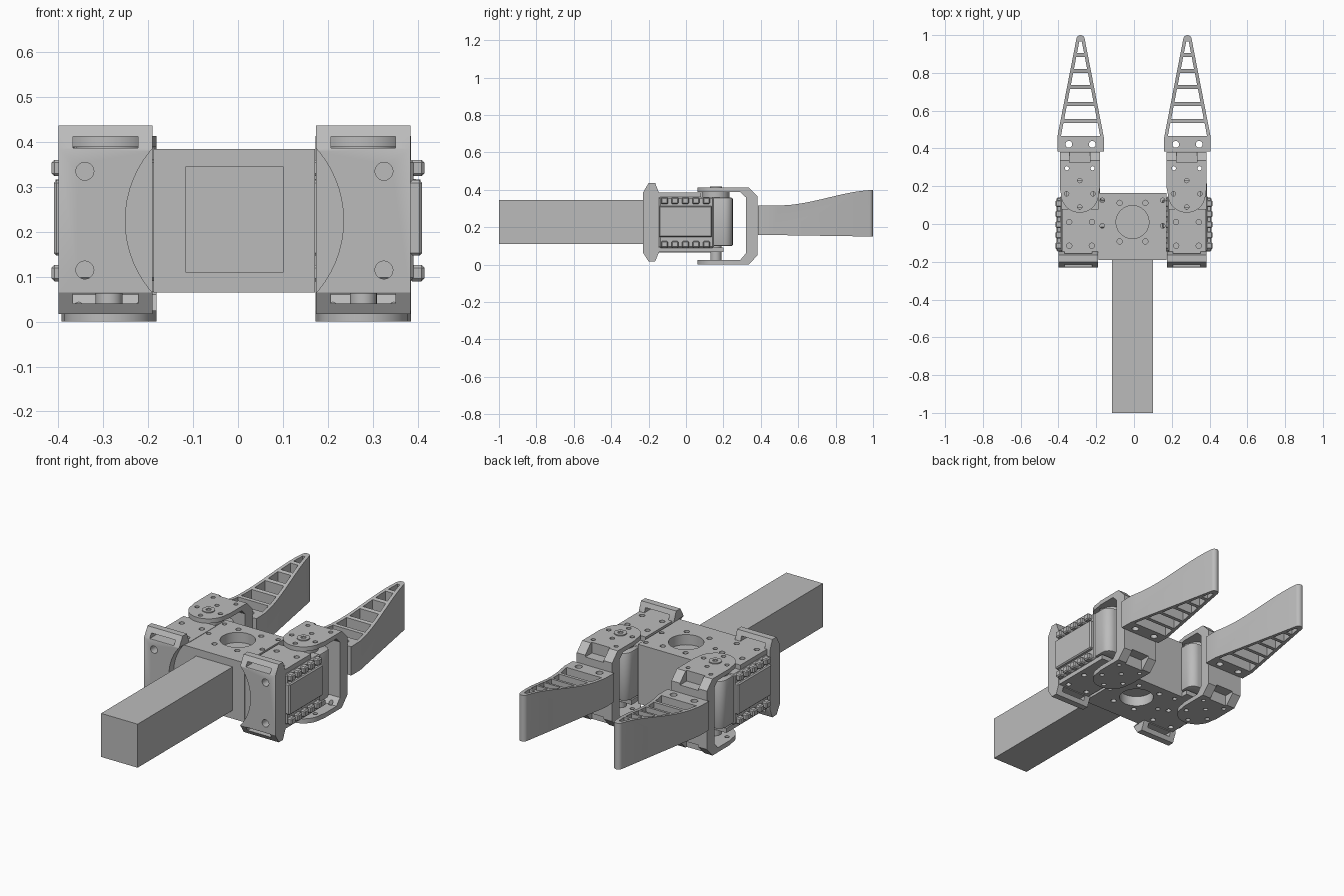
import bpy, bmesh, math
from mathutils import Vector

if "Cube" in bpy.data.objects:
    bpy.data.objects.remove(bpy.data.objects["Cube"], do_unlink=True)

grey = bpy.data.materials.new("machined grey")
grey.use_nodes = True
grey.diffuse_color = (0.5, 0.5, 0.5, 1)
grey.node_tree.nodes["Principled BSDF"].inputs["Base Color"].default_value = (0.5, 0.5, 0.5, 1)


def prism(name, pts, axis, lo, hi):
    """Extrude a 2D outline along an axis."""
    place = {"x": lambda a, b, c: (c, a, b),
             "y": lambda a, b, c: (a, c, b),
             "z": lambda a, b, c: (a, b, c)}[axis]
    bm = bmesh.new()
    base = bm.faces.new([bm.verts.new(place(a, b, lo)) for a, b in pts])
    new = bmesh.ops.extrude_face_region(bm, geom=[base])["geom"]
    verts = [v for v in new if isinstance(v, bmesh.types.BMVert)]
    bmesh.ops.translate(bm, verts=verts, vec=Vector(place(0, 0, hi - lo)))
    bmesh.ops.recalc_face_normals(bm, faces=bm.faces)
    mesh = bpy.data.meshes.new(name)
    bm.to_mesh(mesh)
    bm.free()
    mesh.materials.append(grey)
    ob = bpy.data.objects.new(name, mesh)
    bpy.context.collection.objects.link(ob)
    return ob


def box(name, x, y, z):
    return prism(name, [(x[0], y[0]), (x[1], y[0]), (x[1], y[1]), (x[0], y[1])], "z", *z)


def arc(a, b, r, start=0, end=360, n=32):
    full = end - start == 360
    angles = [math.radians(start + (end - start) * i / (n if full else n - 1)) for i in range(n)]
    return [(a + r * math.cos(t), b + r * math.sin(t)) for t in angles]


def rod(name, a, b, r, axis, lo, hi, n=32):
    return prism(name, arc(a, b, r, n=n), axis, lo, hi)


def combine(ob, tools, operation="DIFFERENCE"):
    """Apply booleans and discard the cutters."""
    for tool in tools:
        mod = ob.modifiers.new("cut", "BOOLEAN")
        mod.operation, mod.object, mod.solver = operation, tool, "EXACT"
        bpy.context.view_layer.objects.active = ob
        bpy.ops.object.modifier_apply(modifier=mod.name)
        bpy.data.objects.remove(tool, do_unlink=True)
    return ob


def bevel(ob, width, segments=1):
    mod = ob.modifiers.new("bevel", "BEVEL")
    mod.width, mod.segments = width, segments
    bpy.context.view_layer.objects.active = ob
    bpy.ops.object.modifier_apply(modifier=mod.name)


MID = -0.008

# Handle bar and central block with blind round pockets
box("handle_bar", (MID - 0.109, MID + 0.109), (-1, -0.18), (0.11, 0.345))
block = box("central_block", (MID - 0.18, MID + 0.18), (-0.19, 0.165), (0.065, 0.385))
pockets = []
for lo, hi in ((0.33, 0.4), (0.05, 0.12)):
    pockets.append(rod("pocket", MID, 0.01, 0.087, "z", lo, hi, 48))
    pockets += [rod("pocket", MID + i * 0.068, 0.01 + j * 0.102, 0.014, "z", lo, hi, 16)
                for i in (-1, 1) for j in (-1, 1)]
    pockets += [rod("pocket", MID + i * 0.16, y, 0.012, "z", lo, hi, 16)
                for i in (-1, 1) for y in (-0.01, 0.125)]
combine(block, pockets)

# Front plate profile in y and z
plate_profile = [(-0.23, 0.065), (-0.2, 0.017), (-0.165, 0.017), (-0.145, 0.065),
                 (-0.145, 0.385), (-0.165, 0.437), (-0.2, 0.437), (-0.23, 0.385)]
# Outer and inner line of the hinge bracket in y and z
bracket_profile = [(0.05, 0.413), (0.335, 0.413), (0.382, 0.365), (0.382, 0.05), (0.335, 0),
                   (0.05, 0), (0.05, 0.025), (0.29, 0.025), (0.32, 0.06),
                   (0.32, 0.36), (0.29, 0.389), (0.05, 0.389)]


def finger_width(y):
    return 0.123 + (0.022 - 0.123) * (y - 0.46) / (0.98 - 0.46)


def build_side(side, s):
    cx = s * 0.283

    # Mounting plate: circular clearance, screw holes and sloped slots
    px = MID + s * 0.287
    plate = prism(side + "_front_plate", plate_profile, "x", px - 0.105, px + 0.105)
    cuts = [rod("cut", MID, 0.225, 0.243, "y", -0.3, -0.19, 64)]
    cuts += [rod("cut", MID + s * 0.333, z, 0.02, "y", -0.3, -0.1, 20) for z in (0.115, 0.335)]
    cuts += [box("cut", (px - 0.072, px + 0.072), (-0.3, 0), z) for z in ((0.387, 0.412), (0.04, 0.063))]
    combine(plate, cuts)

    # Servo case, side panels and rounded rear cover
    case = box(side + "_servo_case", (cx - 0.108, cx + 0.108), (-0.145, 0.15), (0.09, 0.362))
    bevel(case, 0.008)
    panel = box(side + "_servo_side_panels", (cx - 0.127, cx + 0.127), (-0.145, 0.14), (0.147, 0.315))
    bevel(panel, 0.006)
    r = 0.045
    cover = []
    for a, sx, y in ((0, 1, 0.25 - r), (90, -1, 0.25 - r)):
        cover += arc(cx + sx * (0.103 - r), y, r, a, a + 90, 10)
    cover += [(cx - 0.103, 0.13), (cx + 0.103, 0.13)]
    rear = prism(side + "_servo_rear_cover", cover, "z", 0.1, 0.358)
    bevel(rear, 0.006, 2)

    # Rows of cable guards along both flanks
    for i in (-1, 1):
        for z in (0.108, 0.342):
            for k in range(5):
                y = -0.115 + k * 0.056
                x = cx + i * 0.115
                guard = box(side + "_cable_guard", (x - 0.017, x + 0.017), (y - 0.019, y + 0.019),
                            (z - 0.018, z + 0.018))
                bevel(guard, 0.006)

    # Top and bottom mounting covers with screw holes
    for part, y1, z in (("top", 0.08, (0.36, 0.387)), ("bottom", 0.2, (0.067, 0.092))):
        cover = box(f"{side}_servo_{part}_cover", (cx - 0.098, cx + 0.098), (-0.15, y1), z)
        combine(cover, [rod("cut", cx + i * 0.06, y, 0.014, "z", z[0] - 0.1, z[1] + 0.1, 16)
                        for i in (-1, 1) for y in (-0.115, 0.01)])

    # Hinge bracket rounded about the pivot
    hx = cx - 0.004
    bracket = prism(side + "_hinge_bracket", bracket_profile, "x", hx - 0.15, hx + 0.15)
    plan = arc(hx, 0.16, 0.1, 180, 360, 24) + [(hx + 0.106, 0.19), (hx + 0.106, 0.4),
                                             (hx - 0.106, 0.4), (hx - 0.106, 0.19)]
    combine(bracket, [prism("plan", plan, "z", -0.1, 0.5)], "INTERSECT")
    cuts = [rod("cut", hx + 0.07 * math.cos(t), 0.16 + 0.07 * math.sin(t), 0.012, "z", -0.1, 0.5, 16)
            for t in (0, math.pi / 2, math.pi, 1.5 * math.pi)]
    cuts += [rod("cut", hx + i * 0.068, 0.295, 0.011, "z", -0.1, 0.5, 16) for i in (-1, 1)]
    cuts += [box("cut", (hx - 0.055, hx + 0.055), (0.325, 0.42), z) for z in ((0.355, 0.45), (-0.05, 0.06))]
    combine(bracket, cuts)

    # Pivot: horn disc, idler boss and screw heads
    rod(side + "_servo_horn", hx, 0.16, 0.073, "z", 0.355, 0.392, 40)
    rod(side + "_idler_boss", hx, 0.16, 0.03, "z", 0.015, 0.1)
    pivot = rod(side + "_pivot_screw", hx, 0.16, 0.032, "z", 0.38, 0.418)
    combine(pivot, [rod("cut", hx, 0.16, 0.014, "z", 0.4, 0.45, 6)])

    # Finger: tapered outline trimmed to the curved side profile
    outline = [(cx - 0.123, 0.385), (cx + 0.123, 0.385), (cx + 0.123, 0.46)]
    outline += arc(cx, 0.978, 0.022, 10, 170, 14) + [(cx - 0.123, 0.46)]
    finger = prism(side + "_finger", outline, "z", 0, 0.6)
    side_line = [(0.37, 0.16), (1.02, 0.15)]
    for i in range(24, -1, -1):
        t = i / 24
        side_line.append((0.5 + 0.52 * t, 0.317 + 0.083 * t * t * (3 - 2 * t)))
    side_line.append((0.37, 0.315))
    combine(finger, [prism("trim", side_line, "x", cx - 0.3, cx + 0.3)], "INTERSECT")

    # Open cells between the ribs
    ribs = [0.455, 0.545, 0.635, 0.725, 0.81, 0.895, 0.975]
    cuts = []
    for a, b in zip(ribs, ribs[1:]):
        a, b = a + 0.01, b - 0.01
        wa, wb = finger_width(a) - 0.018, finger_width(b) - 0.018
        cuts.append(prism("cell", [(cx - wa, a), (cx + wa, a), (cx + wb, b), (cx - wb, b)], "z", 0, 0.6))
    cuts += [rod("cut", cx + i * 0.062, 0.422, 0.018, "z", 0, 0.6, 20) for i in (-1, 1)]
    combine(finger, cuts)


build_side("left", 1)
build_side("right", -1)

# Smooth rounded walls while keeping the machined edges sharp
bpy.ops.object.select_all(action="DESELECT")
for ob in bpy.context.collection.objects:
    if ob.type == "MESH" and grey.name in ob.data.materials:
        ob.select_set(True)
        bpy.context.view_layer.objects.active = ob
bpy.ops.object.shade_smooth_by_angle(angle=math.radians(30))
